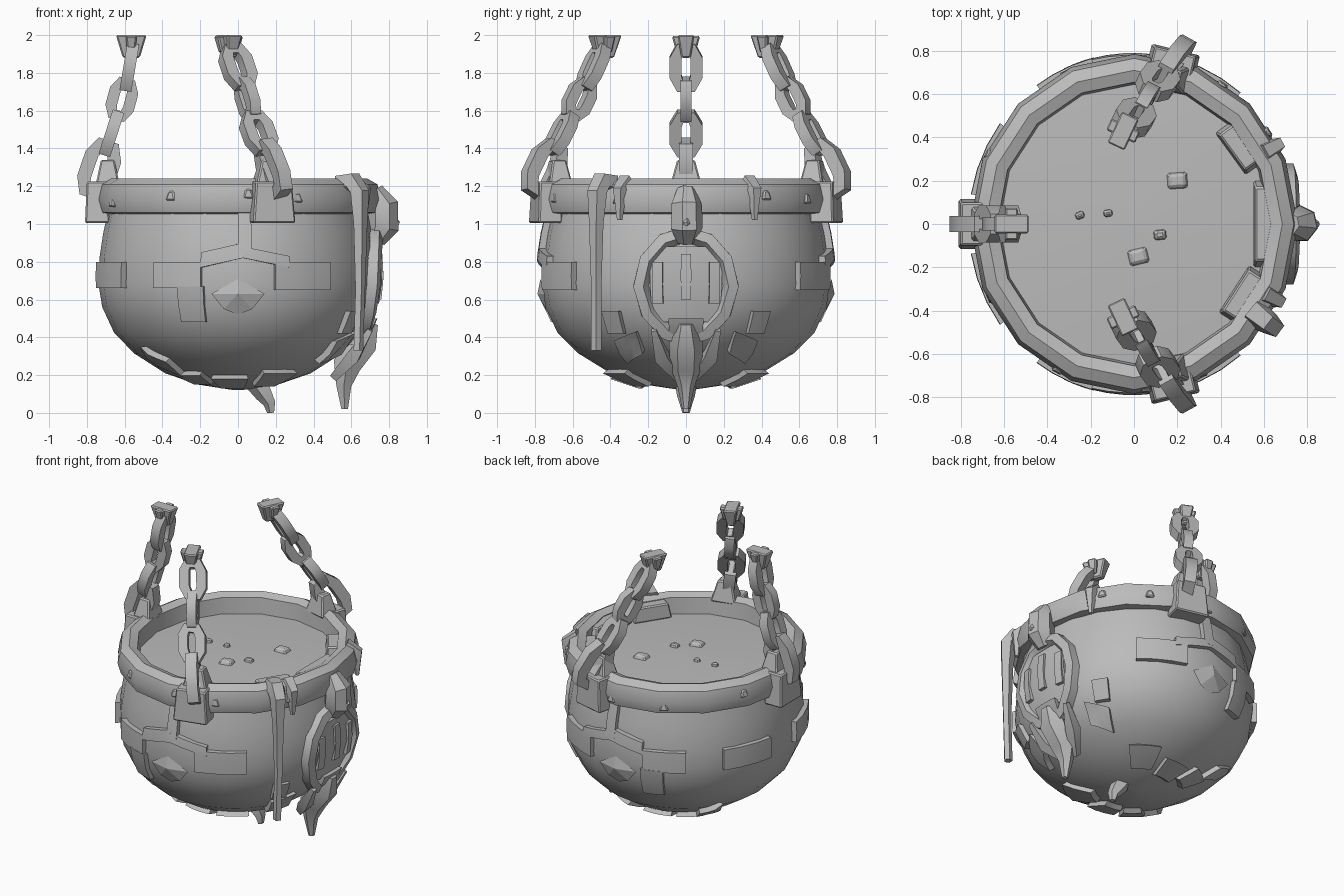
import bpy, bmesh, math, random
from mathutils import Vector, Matrix

if "Cube" in bpy.data.objects:
    bpy.data.objects.remove(bpy.data.objects["Cube"])
random.seed(4)
R = math.radians
RX, RY = 0.965, 1.0   # body is slightly narrower in x

grey = bpy.data.materials.new("iron grey")
grey.diffuse_color = (0.5, 0.5, 0.5, 1)
grey.use_nodes = True
grey.node_tree.nodes["Principled BSDF"].inputs["Base Color"].default_value = grey.diffuse_color

# (radius, height) of the pot's outer wall
PROF = [(0.02, 0.12), (0.22, 0.15), (0.40, 0.21), (0.57, 0.315), (0.68, 0.425), (0.745, 0.56),
        (0.765, 0.68), (0.76, 0.82), (0.74, 0.95), (0.71, 1.08)]


def radius(z):
    for (r0, z0), (r1, z1) in zip(PROF, PROF[1:]):
        if z <= z1:
            return r0 + (r1 - r0) * max(0, (z - z0) / (z1 - z0))
    return PROF[-1][0]


def surf(a, z, off=0.0):
    r = radius(z) + off
    dz = -off * 0.7 if z < 0.35 else 0
    return Vector((RX * r * math.cos(R(a)), RY * r * math.sin(R(a)), z + dz))


def finish(name, bm, angle=35):
    bmesh.ops.recalc_face_normals(bm, faces=bm.faces)
    me = bpy.data.meshes.new(name)
    bm.to_mesh(me)
    bm.free()
    ob = bpy.data.objects.new(name, me)
    bpy.context.collection.objects.link(ob)
    me.materials.append(grey)
    bpy.ops.object.select_all(action='DESELECT')
    ob.select_set(True)
    bpy.context.view_layer.objects.active = ob
    bpy.ops.object.shade_smooth_by_angle(angle=R(angle))
    return ob


def lathe(name, prof, n, closed=False, angle=35):
    bm = bmesh.new()
    rings = [[bm.verts.new((RX * r * math.cos(2 * math.pi * i / n), RY * r * math.sin(2 * math.pi * i / n), z))
              for i in range(n)] for r, z in prof]
    pairs = list(zip(rings, rings[1:])) + ([(rings[-1], rings[0])] if closed else [])
    for p, q in pairs:
        for i in range(n):
            bm.faces.new((p[i], p[(i + 1) % n], q[(i + 1) % n], q[i]))
    if not closed:
        bm.faces.new(rings[0])
    return finish(name, bm, angle)


def tube(name, pts, radii, ref, sides=5, closed=False):
    """Sweep a polygon along points; ref orients the section."""
    bm = bmesh.new()
    n, rings = len(pts), []
    for i, p in enumerate(pts):
        a = pts[(i - 1) % n] if closed or i else p
        b = pts[(i + 1) % n] if closed or i < n - 1 else p
        t = (b - a).normalized()
        s = t.cross(ref).normalized()
        w = s.cross(t)
        r = radii[i] if isinstance(radii, (list, tuple)) else radii
        rings.append([bm.verts.new(p + r * (math.cos(k) * s + math.sin(k) * w))
                      for k in (2 * math.pi * (j + .5) / sides for j in range(sides))])
    for i in range(n if closed else n - 1):
        p, q = rings[i], rings[(i + 1) % n]
        for j in range(sides):
            bm.faces.new((p[j], p[(j + 1) % sides], q[(j + 1) % sides], q[j]))
    if not closed:
        bm.faces.new(rings[0])
        bm.faces.new(rings[-1])
    return finish(name, bm)


def plate(name, a0, a1, z0, z1, th=0.03, skew=0.0, n=3):
    """Curved slab on the pot wall; skew raises its second end."""
    bm = bmesh.new()
    cols = []
    for i in range(n + 1):
        f = i / n
        a = a0 + (a1 - a0) * f
        lo, hi = z0 + skew * f, z1 + skew * f
        cols.append([bm.verts.new(surf(a, z, o)) for z, o in
                     ((lo, -.03), (lo, th), ((lo + hi) / 2, th), (hi, th), (hi, -.03))])
    for p, q in zip(cols, cols[1:]):
        for j in range(5):
            k = (j + 1) % 5
            bm.faces.new((p[j], p[k], q[k], q[j]))
    bm.faces.new(cols[0])
    bm.faces.new(cols[-1])
    return finish(name, bm, 25)


def block(name, loc, size, rot=0.0, taper=1.0):
    bm = bmesh.new()
    bmesh.ops.create_cube(bm, size=1)
    for v in bm.verts:
        if v.co.z > 0:
            v.co.x *= taper
            v.co.y *= taper
    bmesh.ops.transform(bm, verts=bm.verts, matrix=Matrix.Translation(loc) @ Matrix.Rotation(rot, 4, 'Z')
                        @ Matrix.Diagonal((*size, 1)))
    bmesh.ops.bevel(bm, geom=bm.edges[:], offset=0.008, segments=1, affect='EDGES')
    return finish(name, bm, 20)


# Pot, rim and liquid
lathe("pot_body", PROF, 24)
lathe("rim_band", [(0.70, 1.05), (0.765, 1.06), (0.785, 1.13), (0.765, 1.21), (0.71, 1.24), (0.655, 1.22),
                   (0.64, 1.06)], 16, True, 30)
lathe("liquid", [(0.0005, 1.13), (0.4, 1.125), (0.67, 1.11), (0.67, 1.07)][::-1], 16)

# Scraps floating on the liquid
for i, (x, y, s) in enumerate([(.02, -.15, .11), (.12, -.05, .07), (-.25, .04, .05), (-.12, .05, .05), (.2, .2, .11)]):
    block(f"floating_scrap_{i}", (x, y, 1.13), (s, s * .8, .04), random.random(), .6)


def link(name, c, axis, wide, length, width, r):
    """Stadium-shaped chain link lying in the plane of axis and wide."""
    pts = []
    for x, y in ((.5, -.25), (.5, .25), (.28, .5), (-.28, .5), (-.5, .25), (-.5, -.25), (-.28, -.5), (.28, -.5)):
        pts.append(c + wide * x * (width - 2 * r) + axis * y * (length - 2 * r))
    tube(name, pts, r, axis.cross(wide).normalized(), 4, True)


def chain(name, pts):
    pts = [Vector(p) for p in pts]
    lean = pts[0] - pts[-1]
    lean.z = 0
    out = Vector((pts[0].x, pts[0].y, 0)).normalized()
    u = (lean.normalized() + out).normalized()
    side = u.cross(Vector((0, 0, 1)))
    dims = [(.36, .23, .052), (.28, .20, .045), (.26, .18, .043), (.29, .20, .045)]
    for i, (l, w, r) in enumerate(dims):
        a = pts[max(i - 1, 0)]
        axis = (pts[i + 1] - a).normalized()
        inplane = side.cross(axis).normalized()
        link(f"{name}_link_{i}", pts[i], axis, inplane if i % 2 == 0 else side, l, w, r)
    # cut link at the top end
    ang, t = math.atan2(u.y, u.x), pts[-1]
    block(f"{name}_end_bar", (t.x, t.y, 1.94), (.09, .05, .12), ang, 1.8)
    block(f"{name}_end_cross", (t.x, t.y, 1.95), (.04, .10, .09), ang, 1.5)
    # mounting lug on the rim
    rot = math.atan2(out.y, out.x)
    block(f"{name}_lug", Vector((out.x * .745, out.y * .765, 1.115)), (.13, .23, .22), rot, .85)
    block(f"{name}_lug_neck", Vector((out.x * .69, out.y * .70, 1.27)), (.13, .17, .14), rot, .55)


chain("left_chain", [(-.735, 0, 1.29), (-.67, 0, 1.48), (-.615, 0, 1.66), (-.575, 0, 1.83), (-.565, 0, 1.96)])
for s, nm in ((-1, "front"), (1, "back")):
    chain(nm + "_chain", [(.185, s * .75, 1.29), (.11, s * .66, 1.48), (.05, s * .565, 1.66),
                          (0, s * .49, 1.83), (-.05, s * .43, 1.96)])

# Iron strips: angle measured from the front centre towards +x, mirrored to the back
STRIPS = [(-36, -15, .66, .80, 0), (15, 40, .65, .80, 0), (-80, -54, .66, .80, 0), (-15, 2, .77, .85, .05),
          (2, 21, .82, .88, -.05), (-25, -14, .48, .67, 0), (0, 5.5, .84, 1.07, 0),
          (-58, -45, .27, .35, -.06), (55, 68, .28, .38, .05), (-50, -28, .17, .22, 0),
          (-22, 8, .15, .20, 0), (18, 45, .16, .23, 0), (54, 62, .42, .54, 0)]
for s, nm in ((-1, "front"), (1, "back")):
    for i, (a0, a1, z0, z1, sk) in enumerate(STRIPS):
        plate(f"{nm}_strip_{i}", s * (90 - a0), s * (90 - a1), z0, z1, .03, sk)
    # faceted boss in the middle
    bm = bmesh.new()
    ring = [bm.verts.new(surf(s * 90 + dx, z, .006)) for dx, z in
            ((-11, .63), (-6, .55), (0, .52), (6, .55), (11, .63), (0, .71))]
    tip = bm.verts.new(surf(s * 90, .63, .03))
    for i in range(6):
        bm.faces.new((ring[i], ring[(i + 1) % 6], tip))
    finish(nm + "_boss", bm, 10)

# Oval ornament on the right side with its inner plates
oval = [surf(math.degrees(math.asin(.24 * math.cos(R(t)) / .77)), .67 + .28 * math.sin(R(t)), .01)
        for t in range(0, 360, 30)]
tube("ornament_frame", oval, .047, Vector((1, 0, 0)), 5, True)
plate("ornament_panel", -14, 14, .48, .88, .025)
for s in (-1, 1):
    plate(f"ornament_cheek_{s}", s * 9, s * 13, .58, .8, .035)
plate("ornament_nose", -2, 2, .6, .84, .035)
plate("ornament_chin", -7, 7, .36, .5, .05)
tube("rim_knob", [Vector((.72, 0, 1.18)), Vector((.765, 0, 1.10)), Vector((.765, 0, .98)), Vector((.73, 0, .91))],
     [.05, .085, .088, .05], Vector((1, 0, 0)), 7)
tube("rim_knob_spike", [Vector((.8, 0, 1.02)), Vector((.853, 0, 1.0))], [.05, .012], Vector((0, 0, 1)), 5)

# Drips: spout, underside drop and runs down the wall
tube("spout_drip", [Vector(p) for p in ((.70, 0, .48), (.66, 0, .37), (.575, 0, .25), (.56, 0, .14), (.565, 0, .02))],
     [.05, .09, .085, .045, .02], Vector((0, 1, 0)), 6)
for s in (-1, 1):
    tube(f"spout_fin_{s}", [Vector((.70, s * .17, .44)), Vector((.61, s * .13, .3)), Vector((.51, s * .04, .19))],
         [.02, .05, .03], Vector((0, 1, 0)), 4)
tube("underside_drip", [Vector((.10, 0, .16)), Vector((.14, 0, .10)), Vector((.17, 0, .05)), Vector((.175, 0, 0))],
     [.06, .05, .035, .02], Vector((0, 1, 0)), 5)
tube("long_drip", [Vector((.55, -.40, 1.20)), Vector((.61, -.45, 1.22)), Vector((.64, -.47, 1.17)),
                   Vector((.645, -.475, 1.0)), Vector((.645, -.475, .65)), Vector((.635, -.475, .33))],
     [.07, .06, .055, .04, .028, .028], Vector((.6, .8, 0)), 5)
for i, (a, z) in enumerate([(-27, 1.02), (28, 1.02)]):
    c = Vector((.775 * RX * math.cos(R(a)), .775 * math.sin(R(a)), 0))
    tube(f"short_drip_{i}", [c * .9 + Vector((0, 0, 1.22)), c + Vector((0, 0, 1.18)), c + Vector((0, 0, z))],
         [.05, .04, .015], Vector((-c.y, c.x, 0)).normalized(), 5)

# Spilled crust lying over the right part of the rim
for i, (a, r, w) in enumerate([(-33, .62, .26), (0, .62, .40), (36, .62, .24)]):
    block(f"spill_crust_{i}", (r * math.cos(R(a)), r * math.sin(R(a)), 1.165), (.14, w, .1), R(a), .85)

# Small chips around the rim band
for i in range(12):
    a = 30 * i + random.uniform(-6, 6)
    block(f"rim_chip_{i}", (.765 * RX * math.cos(R(a)), .765 * math.sin(R(a)), random.uniform(1.09, 1.17)),
          (.035, .06, .05), R(a), .5)
